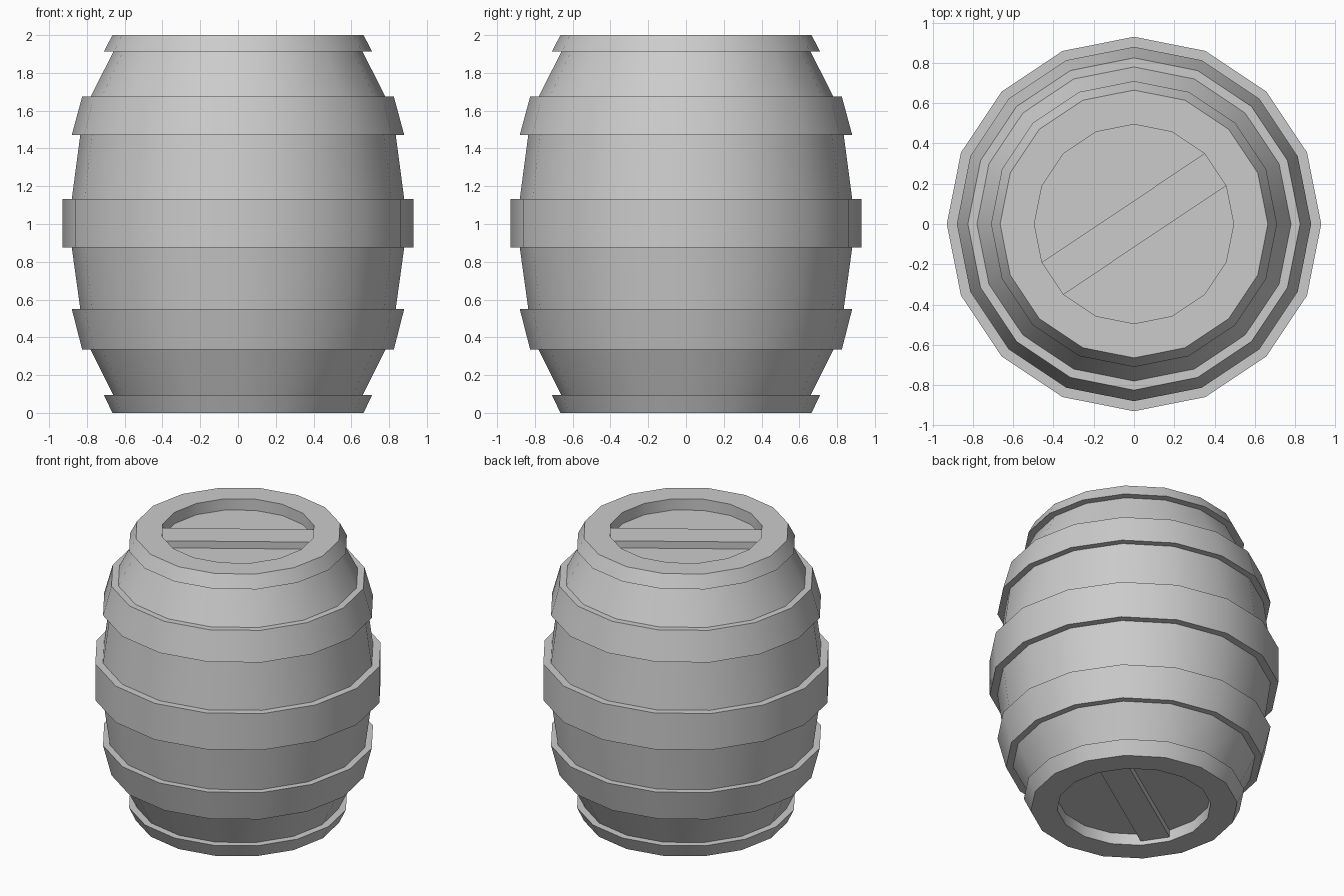
import bpy, bmesh
from math import cos, sin, pi

if "Cube" in bpy.data.objects:
    bpy.data.objects.remove(bpy.data.objects["Cube"])

SIDES = 16
HOLE = 0.495


def ring_point(r, i, z):
    a = 2 * pi * i / SIDES
    return (r * cos(a), r * sin(a), z)


def finish(name, bm):
    mesh = bpy.data.meshes.new(name)
    bm.to_mesh(mesh)
    bm.free()
    obj = bpy.data.objects.new(name, mesh)
    bpy.context.collection.objects.link(obj)
    bpy.ops.object.select_all(action='DESELECT')
    obj.select_set(True)
    bpy.context.view_layer.objects.active = obj
    bpy.ops.object.shade_smooth_by_angle(angle=pi / 6)
    return obj


def lathe(name, profile):
    """Spin (radius, z) points, listed upwards, into an outward-facing shell."""
    bm = bmesh.new()
    rings = [[bm.verts.new(ring_point(r, i, z)) for i in range(SIDES)] for r, z in profile]
    for lo, hi in zip(rings, rings[1:]):
        for i in range(SIDES):
            j = (i + 1) % SIDES
            bm.faces.new((lo[i], lo[j], hi[j], hi[i]))
    return finish(name, bm)


def prism(name, corners, z0, z1):
    """Extrude hole corners (by index) between two heights."""
    bm = bmesh.new()
    face = bm.faces.new([bm.verts.new(ring_point(HOLE, i, z0)) for i in corners])
    top = bmesh.ops.extrude_face_region(bm, geom=[face])
    verts = [g for g in top["geom"] if isinstance(g, bmesh.types.BMVert)]
    bmesh.ops.translate(bm, verts=verts, vec=(0, 0, z1 - z0))
    bmesh.ops.recalc_face_normals(bm, faces=bm.faces)
    return finish(name, bm)


# Hoops, each stepping out from the staves and back in
lathe("bottom_rim_hoop", [(HOLE, 0.08), (HOLE, 0), (0.665, 0), (0.71, 0.095), (0.66, 0.095)])
lathe("lower_hoop", [(0.78, 0.335), (0.825, 0.335), (0.88, 0.55), (0.835, 0.55)])
lathe("middle_hoop", [(0.88, 0.875), (0.93, 0.875), (0.93, 1.133), (0.88, 1.133)])
lathe("upper_hoop", [(0.835, 1.472), (0.88, 1.472), (0.825, 1.674), (0.78, 1.674)])
lathe("top_rim_hoop", [(0.66, 1.912), (0.71, 1.912), (0.665, 2), (HOLE, 2), (HOLE, 1.92)])

# Staves showing between the hoops
staves = [((0.66, 0.095), (0.78, 0.335)), ((0.835, 0.55), (0.88, 0.875)),
          ((0.88, 1.133), (0.835, 1.472)), ((0.78, 1.674), (0.66, 1.912))]
for n, section in enumerate(staves):
    lathe(f"stave_section_{n + 1}", section)

# Recessed heads: two low side boards and a raised diagonal middle board
for end, low, high in (("top", 1.92, 1.97), ("bottom", 0.08, 0.03)):
    bm = bmesh.new()
    disc = bm.faces.new([bm.verts.new(ring_point(HOLE, i, low)) for i in range(SIDES)])
    if end == "bottom":
        disc.normal_flip()
    finish(end + "_head", bm)
    prism(end + "_middle_board", (1, 2, 9, 10), low, high)
